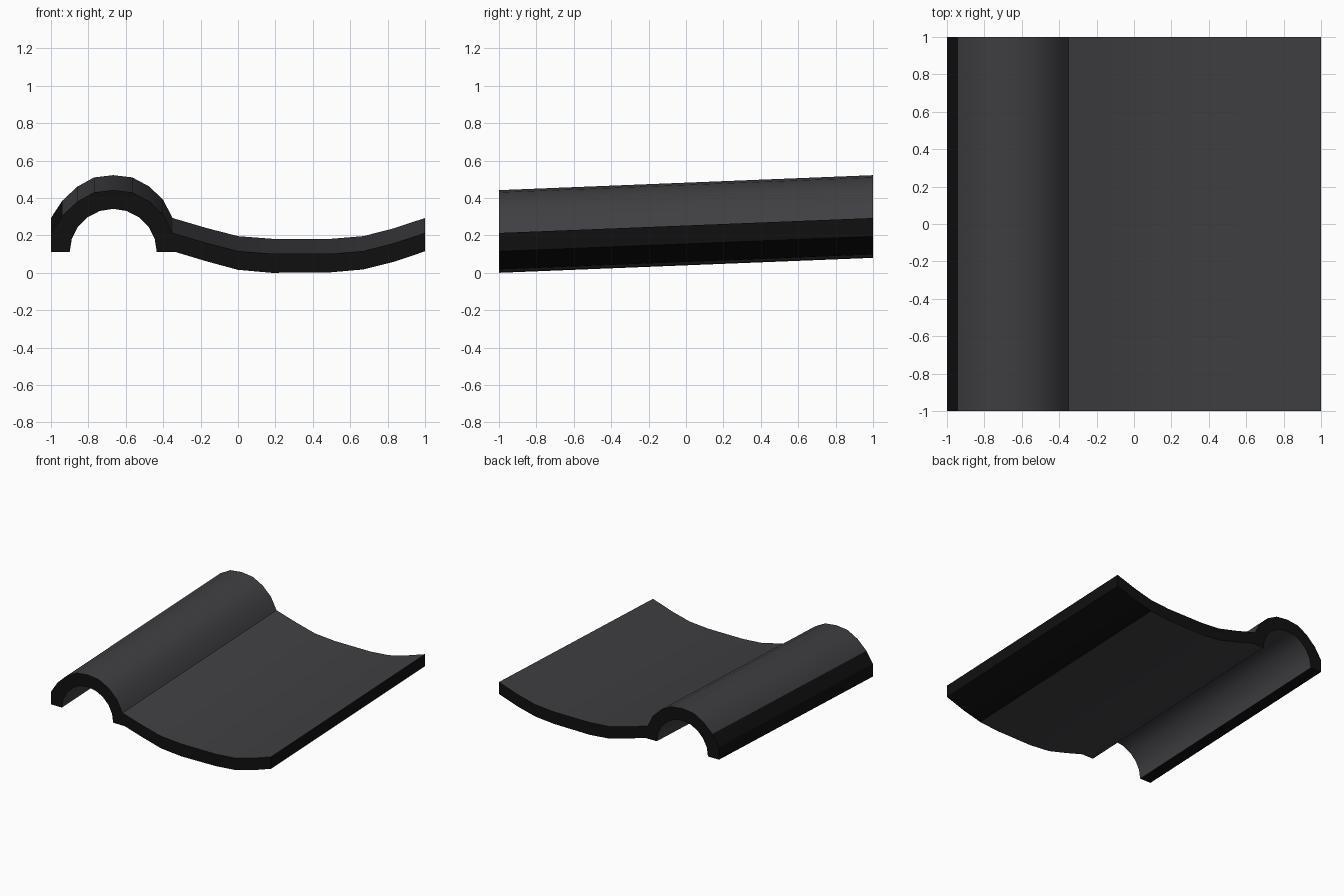
import bpy, bmesh, math

if "Cube" in bpy.data.objects:
    bpy.data.objects.remove(bpy.data.objects["Cube"])

RISE = 0.08  # the tile climbs by this much from front to back


def material(name, rgb):
    m = bpy.data.materials.new(name)
    m.diffuse_color = (*rgb, 1)
    m.use_nodes = True
    m.node_tree.nodes["Principled BSDF"].inputs["Base Color"].default_value = m.diffuse_color
    return m


slate = material("slate grey", (0.05, 0.049, 0.055))
black = material("edge black", (0.005, 0.005, 0.005))

# Cross-section (x, z) at the front: top of the roll, top of the pan, underside
roll_top = [(-1, 0.11), (-1, 0.213), (-0.94, 0.305), (-0.86, 0.38), (-0.77, 0.43),
            (-0.667, 0.442), (-0.565, 0.43), (-0.475, 0.382), (-0.4, 0.31)]
pan_top = [(-0.35, 0.213), (-0.17, 0.16), (0, 0.116), (0.18, 0.102), (0.5, 0.102),
           (0.67, 0.116), (0.83, 0.157), (1, 0.213)]
pan_under = [(1, 0.115), (0.83, 0.058), (0.67, 0.018), (0.5, 0.003), (0.18, 0),
             (0, 0.016), (-0.17, 0.062), (-0.33, 0.11)]
arch = [(-0.667 + 0.233 * math.cos(math.pi * i / 10),
         0.11 + 0.232 * math.sin(math.pi * i / 10)) for i in range(11)]
profile = roll_top + pan_top + pan_under + arch

# Extrude the section along y with the rise
bm = bmesh.new()
front = [bm.verts.new((x, -1, z)) for x, z in profile]
back = [bm.verts.new((x, 1, z + RISE)) for x, z in profile]
n = len(profile)
bm.faces.new(front)
bm.faces.new(back[::-1])
for i in range(n):
    j = (i + 1) % n
    bm.faces.new((front[j], front[i], back[i], back[j]))
bmesh.ops.recalc_face_normals(bm, faces=bm.faces)

# Ends, outer side edges, left lip and right underside border are black
for f in bm.faces:
    c, nor = f.calc_center_median(), f.normal
    end = abs(nor.y) > 0.9
    left = c.x < -0.94 and nor.x < 0.3
    right = c.x > 0.67 and nor.z < 0.1
    f.material_index = 1 if end or left or right else 0

mesh = bpy.data.meshes.new("roof_tile")
bm.to_mesh(mesh)
bm.free()
mesh.materials.append(slate)
mesh.materials.append(black)
tile = bpy.data.objects.new("roof_tile", mesh)
bpy.context.collection.objects.link(tile)
bpy.context.view_layer.objects.active = tile
tile.select_set(True)
bpy.ops.object.shade_smooth_by_angle(angle=math.radians(30))
